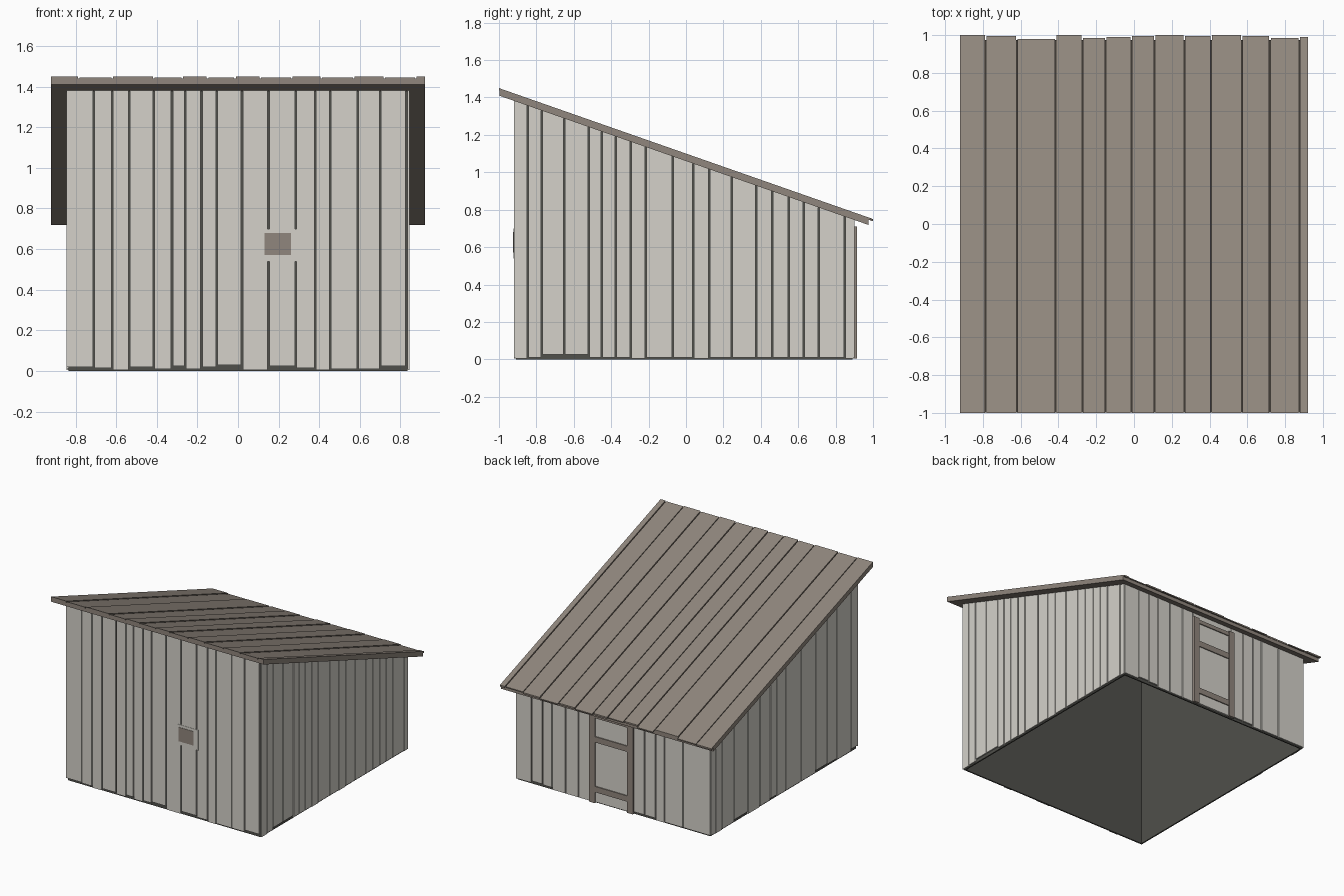
import bpy
import bmesh
import random

random.seed(4)
cube = bpy.data.objects.get("Cube")
if cube:
    bpy.data.objects.remove(cube, do_unlink=True)


def material(name, color):
    mat = bpy.data.materials.new(name)
    mat.use_nodes = True
    mat.diffuse_color = (*color, 1)
    mat.node_tree.nodes["Principled BSDF"].inputs["Base Color"].default_value = (*color, 1)
    return mat


pale_wood = material("pale grey wood", (0.66, 0.64, 0.59))
dark_wood = material("dark grey wood", (0.08, 0.08, 0.07))
brown_wood = material("weathered brown wood", (0.28, 0.24, 0.205))
shadow_brown = material("dark brown wood", (0.045, 0.038, 0.032))

GAP = 0.004  # half the space between neighbouring boards


def roof_line(y, lift=0.0):
    """Height of the roof underside at depth y, plus a lift."""
    return 1.06 - 0.35 * y + lift


def block(bm, xs, ys, low, high):
    """Six-sided block; low and high are heights or functions of y."""
    def height(h, y):
        return h(y) if callable(h) else h
    rings = []
    for h in (low, high):
        rings.append([bm.verts.new((x, y, height(h, y))) for x, y in
                      ((xs[0], ys[0]), (xs[1], ys[0]), (xs[1], ys[1]), (xs[0], ys[1]))])
    bottom, top = rings
    bm.faces.new(bottom[::-1])
    bm.faces.new(top)
    for i in range(4):
        j = (i + 1) % 4
        bm.faces.new((bottom[i], bottom[j], top[j], top[i]))


def finish(name, bm, *mats):
    mesh = bpy.data.meshes.new(name)
    bm.normal_update()
    bm.to_mesh(mesh)
    bm.free()
    for mat in mats:
        mesh.materials.append(mat)
    obj = bpy.data.objects.new(name, mesh)
    bpy.context.collection.objects.link(obj)
    return obj


def single(name, mat, xs, ys, low, high):
    bm = bmesh.new()
    block(bm, xs, ys, low, high)
    return finish(name, bm, mat)


def spans(edges):
    """Pairs of board edges with a narrow gap at each inner joint."""
    last = len(edges) - 2
    for i, (a, b) in enumerate(zip(edges, edges[1:])):
        yield a + (GAP if i else 0), b - (GAP if i < last else 0)


def wall(name, edges, along_x, depth, feet=None):
    """Row of upright boards with uneven feet, cut to the roof line."""
    bm = bmesh.new()
    for i, span in enumerate(spans(edges)):
        foot = feet[i] if feet else random.choice((0.005, 0.01, 0.01, 0.02, 0.025))
        xs, ys = (span, depth) if along_x else (depth, span)
        block(bm, xs, ys, foot, roof_line)
    return finish(name, bm, pale_wood)


# Dark inner shell, open below and under the roof
bm = bmesh.new()
block(bm, (-0.835, 0.835), (-0.91, 0.89), 0.0, roof_line)
bm.normal_update()
bmesh.ops.delete(bm, geom=[f for f in bm.faces if abs(f.normal.z) > 0.5], context="FACES_ONLY")
shell = finish("inner_shell", bm, dark_wood)
thick = shell.modifiers.new("wall thickness", "SOLIDIFY")
thick.thickness = 0.015
thick.offset = -1

# Board cladding
wall("front_boards",
     (-0.845, -0.71, -0.62, -0.535, -0.415, -0.325, -0.26, -0.18, -0.105, 0.02,
      0.15, 0.285, 0.38, 0.455, 0.59, 0.7, 0.83, 0.84), True, (-0.92, -0.91),
     (0.02, 0.015, 0.004, 0.02, 0.01, 0.025, 0.01, 0.02, 0.03, 0.004,
      0.025, 0.015, 0.004, 0.01, 0.01, 0.025, 0.01))
wall("back_boards",
     (-0.84, -0.605, -0.445, -0.365, -0.27, -0.16, 0.2, 0.3, 0.415, 0.53, 0.615, 0.71, 0.84),
     True, (0.89, 0.9))
wall("left_boards",
     (-0.915, -0.845, -0.77, -0.65, -0.52, -0.45, -0.375, -0.295, -0.215, -0.07, 0.04,
      0.125, 0.245, 0.375, 0.46, 0.55, 0.63, 0.71, 0.85, 0.895), False, (0.835, 0.845))
wall("right_boards",
     (-0.915, -0.84, -0.66, -0.54, -0.4, -0.22, -0.03, 0.085, 0.16, 0.29, 0.44,
      0.61, 0.76, 0.84, 0.895), False, (-0.845, -0.835))

# Small hatch on the front: pale plate with a brown cover
single("hatch_plate", pale_wood, (0.12, 0.3), (-0.922, -0.915), 0.54, 0.7)
single("hatch_cover", brown_wood, (0.13, 0.26), (-0.925, -0.915), 0.57, 0.68)

# Back door: pale leaf, two stiles and three rails
single("door_leaf", pale_wood, (-0.17, 0.19), (0.895, 0.904), 0.01, 0.7)
bm = bmesh.new()
for xs in ((-0.18, -0.13), (0.15, 0.2)):
    block(bm, xs, (0.895, 0.915), 0.005, 0.71)
for z in (0.09, 0.48, 0.67):
    block(bm, (-0.13, 0.15), (0.895, 0.912), z, z + 0.045 if z < 0.6 else 0.7)
finish("door_frame", bm, brown_wood)

# Roof deck, dark on top so the joints between planks read as shadow gaps
bm = bmesh.new()
block(bm, (-0.92, 0.92), (-0.998, 0.975), roof_line, lambda y: roof_line(y, 0.03))
bm.normal_update()
for face in bm.faces:
    face.material_index = 1 if face.normal.z > 0.5 else 0
finish("roof_deck", bm, brown_wood, shadow_brown)

# Roof planks with ragged ends at the low eave
plank_edges = (-0.92, -0.785, -0.62, -0.415, -0.275, -0.15, -0.015, 0.11,
               0.265, 0.41, 0.57, 0.72, 0.875, 0.92)
plank_ends = (1, 0.995, 0.98, 1, 0.985, 0.99, 0.995, 1, 0.995, 1, 0.995, 0.985, 0.99)
bm = bmesh.new()
for i, (span, end) in enumerate(zip(spans(plank_edges), plank_ends)):
    lift = 0.04 if i % 2 == 0 else 0.036
    block(bm, span, (-1, end), lambda y: roof_line(y, 0.028),
          lambda y, lift=lift: roof_line(y, lift))
finish("roof_planks", bm, brown_wood)
